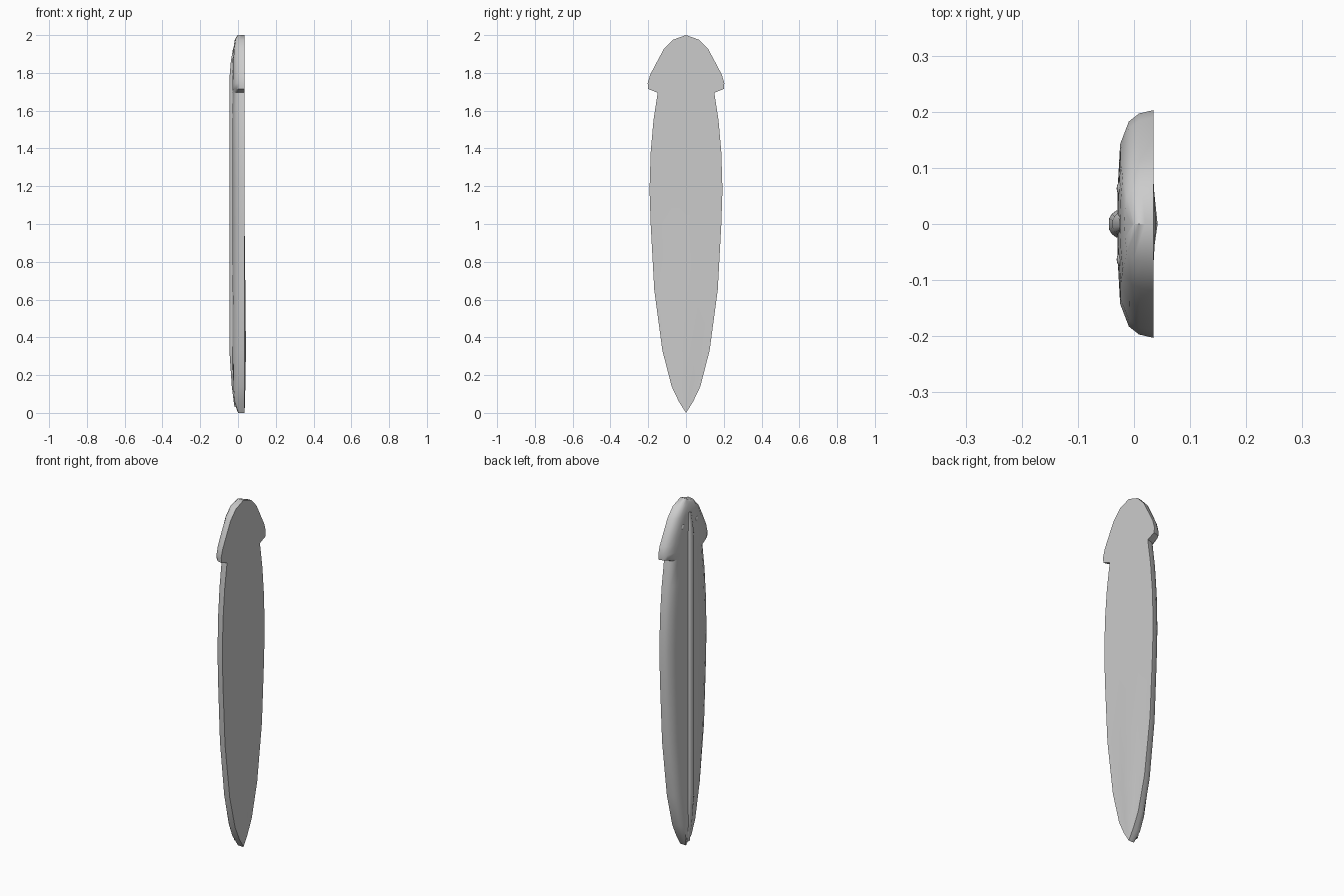
import bpy, bmesh, math

if "Cube" in bpy.data.objects:
    bpy.data.objects.remove(bpy.data.objects["Cube"])

BACK = 0.035  # flat back plane

grey = bpy.data.materials.new("plain grey")
grey.diffuse_color = (0.6, 0.6, 0.6, 1)
grey.use_nodes = True
grey.node_tree.nodes["Principled BSDF"].inputs["Base Color"].default_value = grey.diffuse_color


def lerp(table, z):
    """Piecewise linear lookup in (z, value) pairs, z rising."""
    if z <= table[0][0]:
        return table[0][1]
    for (a, va), (b, vb) in zip(table, table[1:]):
        if z <= b:
            return va + (vb - va) * (z - a) / (b - a)
    return table[-1][1]


def loft(name, rings, angle=40):
    """Skin closed rings of equal length, capping both ends."""
    bm = bmesh.new()
    rows = [[bm.verts.new(p) for p in ring] for ring in rings]
    n = len(rows[0])
    for low, high in zip(rows, rows[1:]):
        for i in range(n):
            j = (i + 1) % n
            bm.faces.new((low[i], low[j], high[j], high[i]))
    bm.faces.new(rows[0])
    bm.faces.new(rows[-1])
    bmesh.ops.remove_doubles(bm, verts=bm.verts, dist=0.0003)
    bmesh.ops.recalc_face_normals(bm, faces=bm.faces)
    mesh = bpy.data.meshes.new(name)
    bm.to_mesh(mesh)
    bm.free()
    mesh.materials.append(grey)
    ob = bpy.data.objects.new(name, mesh)
    bpy.context.collection.objects.link(ob)
    smooth(ob, angle)
    return ob


def smooth(ob, angle):
    bpy.ops.object.select_all(action='DESELECT')
    ob.select_set(True)
    bpy.context.view_layer.objects.active = ob
    bpy.ops.object.shade_smooth_by_angle(angle=math.radians(angle))


# Outline: height and half width of the blade, then the wider head
outline = [(0, 0), (0.06, 0.038), (0.14, 0.076), (0.33, 0.125), (0.65, 0.168),
           (1.0, 0.187), (1.18, 0.193), (1.38, 0.187), (1.55, 0.172),
           (1.695, 0.15), (1.715, 0.2), (1.745, 0.203), (1.79, 0.19),
           (1.86, 0.153), (1.925, 0.118), (1.975, 0.07), (2.0, 0)]
# Thickness forward of the back plane, and the slight swelling of the back
depth = [(0, 0.035), (0.02, 0.05), (0.06, 0.057), (0.14, 0.062), (0.33, 0.065),
         (1.75, 0.065), (1.86, 0.064), (1.925, 0.06), (1.975, 0.052), (2, 0.038)]
swell = [(0, 0), (0.14, 0.004), (0.33, 0.007), (0.65, 0.004), (1.0, 0)]
# Domed half section: fraction of width, fraction of thickness
section = [(0.4, 0), (1, 0), (0.97, 0.4), (0.9, 0.68), (0.7, 0.92), (0.35, 0.98)]

rings = []
for z, w in outline:
    d = lerp(depth, z)
    half = [(BACK - t * d, u * w, z) for u, t in section]
    rings.append([(BACK + lerp(swell, z), 0, z)] + half + [(BACK - d, 0, z)]
                 + [(x, -y, z) for x, y, z in reversed(half)])
loft("body", rings)

# Raised spine down the domed side
spine = [(0.03, 0.002), (0.14, 0.006), (0.32, 0.015), (1.78, 0.015),
         (1.86, 0.009), (1.93, 0.002)]
rings = []
for z, h in spine:
    base = BACK - lerp(depth, z)
    k = 0.4 + 0.6 * h / 0.015
    half = [(base + 0.01, 0.026 * k, z), (base - 0.1 * h, 0.024 * k, z),
            (base - 0.65 * h, 0.018 * k, z), (base - h, 0.009 * k, z)]
    rings.append(half + [(x, -y, z) for x, y, z in reversed(half)])
loft("spine", rings, 50)

# Pair of small round eyes on the head
for side, label in ((1, "left"), (-1, "right")):
    bpy.ops.mesh.primitive_uv_sphere_add(segments=16, ring_count=8, radius=1,
                                         location=(-0.021, side * 0.063, 1.865))
    eye = bpy.context.object
    eye.name = label + "_eye"
    eye.scale = (0.01, 0.014, 0.018)
    eye.data.materials.append(grey)
    smooth(eye, 60)
